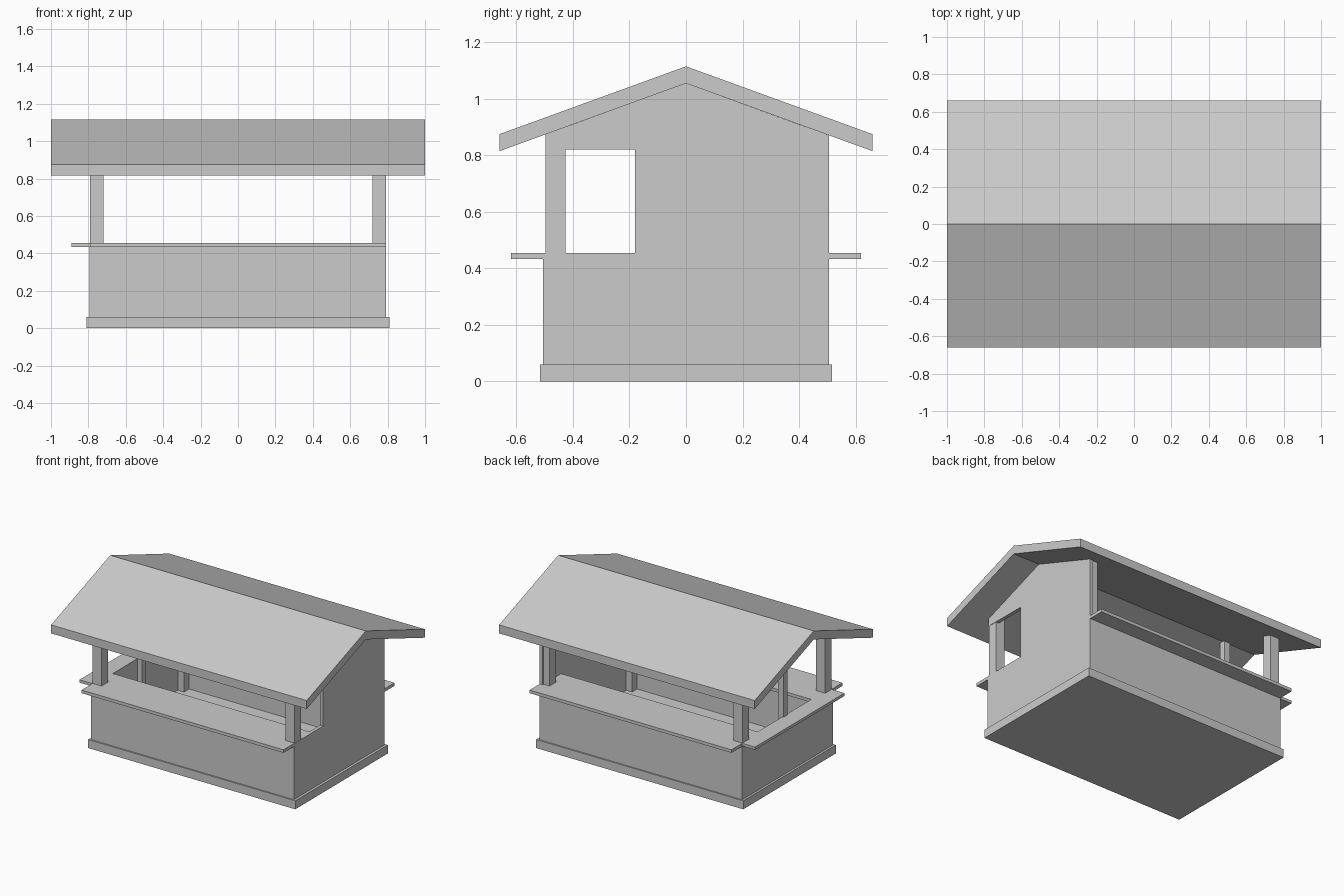
import bpy, bmesh

if "Cube" in bpy.data.objects:
    bpy.data.objects.remove(bpy.data.objects["Cube"])


def prism(name, profile, x0, x1):
    """Extrude a (y, z) profile along x."""
    bm = bmesh.new()
    face = bm.faces.new([bm.verts.new((x0, y, z)) for y, z in profile])
    ext = bmesh.ops.extrude_face_region(bm, geom=[face])
    verts = [v for v in ext["geom"] if isinstance(v, bmesh.types.BMVert)]
    bmesh.ops.translate(bm, verts=verts, vec=(x1 - x0, 0, 0))
    bmesh.ops.recalc_face_normals(bm, faces=bm.faces)
    mesh = bpy.data.meshes.new(name)
    bm.to_mesh(mesh)
    bm.free()
    obj = bpy.data.objects.new(name, mesh)
    bpy.context.collection.objects.link(obj)
    return obj


def box(name, x, y, z):
    """Box from (min, max) pairs."""
    return prism(name, [(y[0], z[0]), (y[1], z[0]), (y[1], z[1]), (y[0], z[1])], *x)


# Plinth, also the inside floor
box("plinth", (-0.81, 0.81), (-0.517, 0.517), (0, 0.06))

# Open gabled roof slab
prism("roof", [(-0.66, 0.815), (0, 1.055), (0.66, 0.815),
               (0.66, 0.875), (0, 1.115), (-0.66, 0.875)], -1, 1)

# Right gable wall, with the window gap beside the front post
prism("right_gable_wall",
      [(-0.507, 0.06), (0.507, 0.06), (0.507, 0.87), (0, 1.055), (-0.497, 0.874),
       (-0.497, 0.82), (-0.18, 0.82), (-0.18, 0.455), (-0.497, 0.455),
       (-0.497, 0.435), (-0.507, 0.435)], 0.767, 0.792)

# Low left wall, its serving ledge and the slim middle post
box("left_wall", (-0.795, -0.77), (-0.507, 0.507), (0.06, 0.445))
box("left_counter", (-0.89, -0.77), (-0.5, 0.5), (0.435, 0.455))
box("left_middle_post", (-0.78, -0.735), (-0.022, 0.022), (0.06, 1.06))

# Front and back: low wall, wide counter and corner posts
for side, s in (("front", -1), ("back", 1)):
    def span(a, b):
        return tuple(sorted((s * a, s * b)))
    box(side + "_wall", (-0.795, 0.79), span(0.482, 0.507), (0.06, 0.44))
    box(side + "_counter", (-0.79, 0.79), span(0.3, 0.62), (0.433, 0.455))
    for end, x in (("left", (-0.79, -0.72)), ("right", (0.72, 0.79))):
        box(f"{side}_{end}_post", x, span(0.427, 0.497), (0.06, 0.905))
